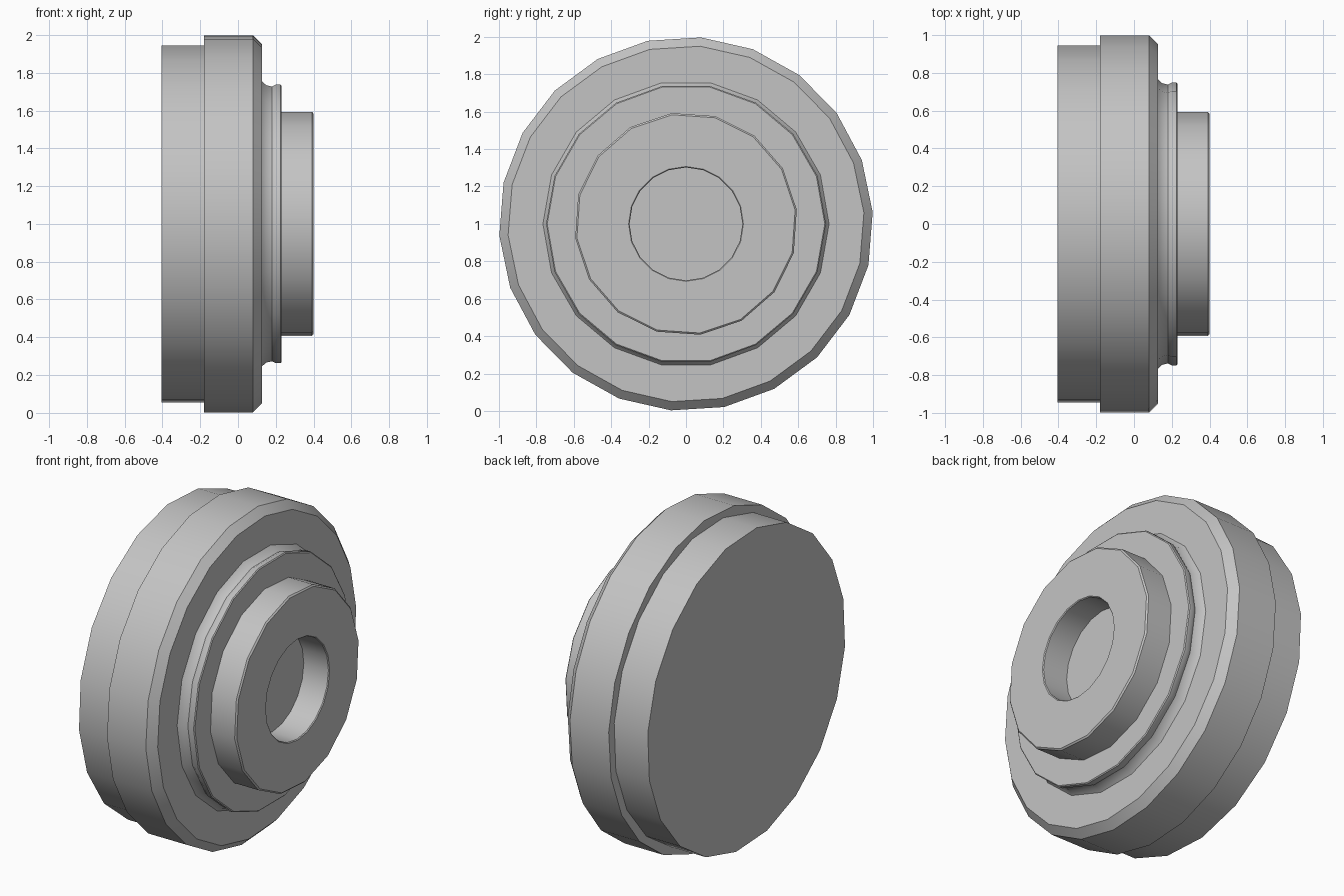
import bpy, bmesh
from math import radians, cos, sin, tau

cube = bpy.data.objects.get("Cube")
if cube:
    bpy.data.objects.remove(cube, do_unlink=True)

grey = bpy.data.materials.new("plain grey")
grey.use_nodes = True
colour = (0.55, 0.55, 0.55, 1)
grey.diffuse_color = colour
grey.node_tree.nodes["Principled BSDF"].inputs["Base Color"].default_value = colour

CENTRE_Z = 1.0


def ring(bm, x, radius, sides, phase):
    """Loop of vertices around the x axis."""
    angles = [radians(phase) + tau * i / sides for i in range(sides)]
    return [bm.verts.new((x, radius * cos(a), CENTRE_Z + radius * sin(a))) for a in angles]


def wall(bm, profile, sides, phase):
    """Loft a wall through (x, radius) stations and return its loops."""
    loops = [ring(bm, x, r, sides, phase) for x, r in profile]
    for a, b in zip(loops, loops[1:]):
        for i in range(sides):
            j = (i + 1) % sides
            bm.faces.new((a[i], a[j], b[j], b[i]))
    return loops


def finish(bm, name):
    bmesh.ops.recalc_face_normals(bm, faces=bm.faces)
    mesh = bpy.data.meshes.new(name)
    bm.to_mesh(mesh)
    bm.free()
    mesh.materials.append(grey)
    obj = bpy.data.objects.new(name, mesh)
    bpy.context.collection.objects.link(obj)
    bpy.ops.object.select_all(action='DESELECT')
    obj.select_set(True)
    bpy.context.view_layer.objects.active = obj
    bpy.ops.object.shade_smooth_by_angle(angle=radians(30))
    return obj


def disc(name, profile, sides, phase):
    """Solid turned part with flat ends."""
    bm = bmesh.new()
    loops = wall(bm, profile, sides, phase)
    bm.faces.new(loops[0])
    bm.faces.new(loops[-1])
    return finish(bm, name)


# Stepped body
disc("back_disc", [(-0.405, 0.95), (-0.15, 0.95)], 20, 6)
disc("rim", [(-0.18, 1.0), (0.08, 1.0), (0.127, 0.953)], 22, 3.6)
disc("neck", [(0.10, 0.765), (0.127, 0.765), (0.15, 0.745), (0.18, 0.738),
              (0.20, 0.748), (0.225, 0.748), (0.23, 0.742)], 18, 0)

# Hollow boss, with the neck face as the floor of its bore
bm = bmesh.new()
outer = wall(bm, [(0.23, 0.597), (0.392, 0.597), (0.40, 0.588)], 16, 7.3)
bore = wall(bm, [(0.23, 0.302), (0.395, 0.302), (0.40, 0.307)], 20, 0)
edges = []
for loop in (outer[-1], bore[-1]):
    edges += [bm.edges.get((v, loop[i - 1])) for i, v in enumerate(loop)]
bmesh.ops.triangle_fill(bm, edges=edges, use_beauty=True, normal=(1, 0, 0))
finish(bm, "boss")
